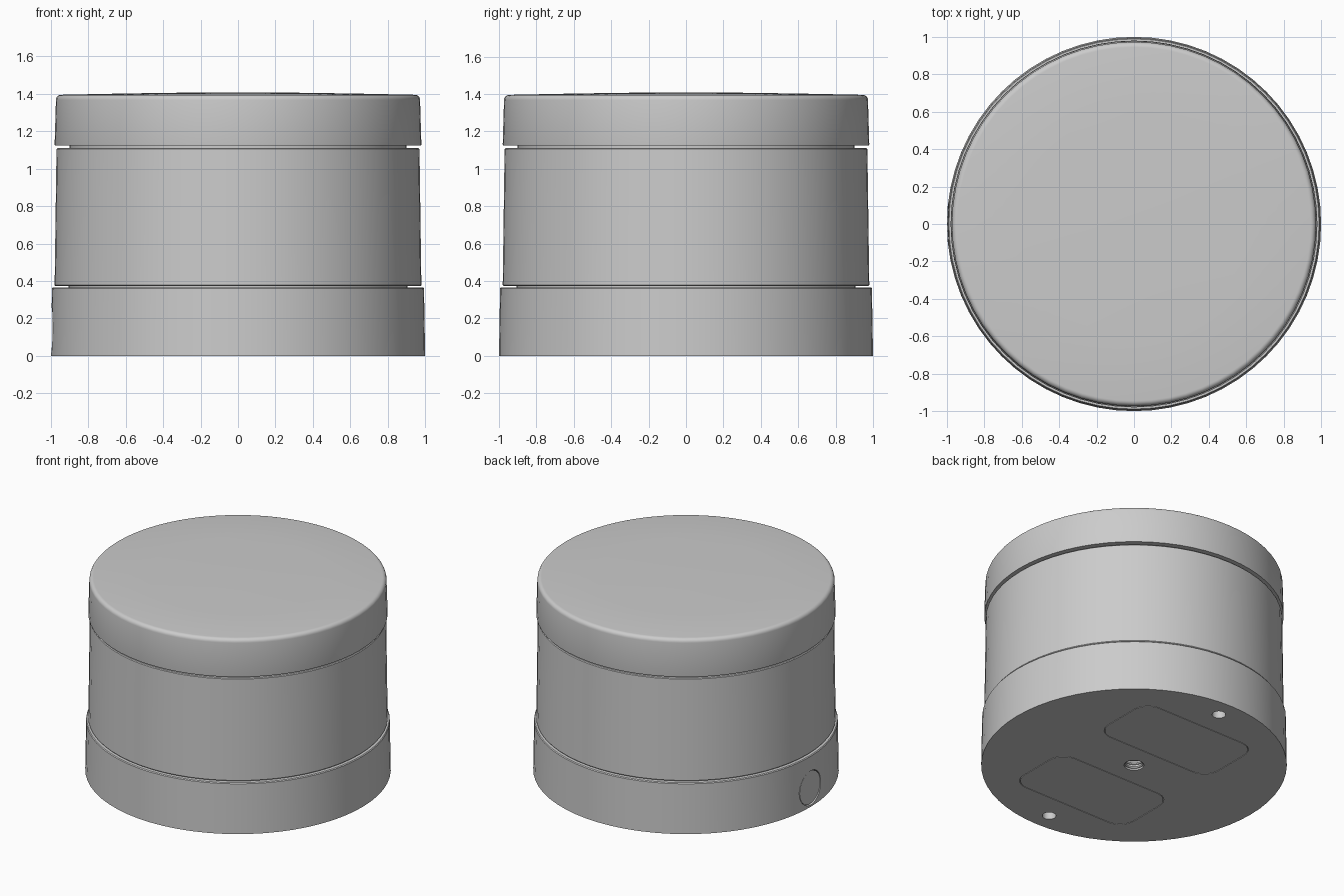
import bpy, bmesh, math
from mathutils import Matrix, Vector

if "Cube" in bpy.data.objects:
    bpy.data.objects.remove(bpy.data.objects["Cube"], do_unlink=True)

grey = bpy.data.materials.new("light grey")
grey.use_nodes = True
grey.diffuse_color = (0.6, 0.6, 0.6, 1)
grey.node_tree.nodes["Principled BSDF"].inputs["Base Color"].default_value = grey.diffuse_color


def finish(bm, name):
    bmesh.ops.recalc_face_normals(bm, faces=bm.faces)
    mesh = bpy.data.meshes.new(name)
    bm.to_mesh(mesh)
    bm.free()
    mesh.materials.append(grey)
    obj = bpy.data.objects.new(name, mesh)
    bpy.context.collection.objects.link(obj)
    return obj


def select(obj):
    bpy.ops.object.select_all(action="DESELECT")
    obj.select_set(True)
    bpy.context.view_layer.objects.active = obj


def smooth(obj):
    select(obj)
    bpy.ops.object.shade_smooth_by_angle(angle=math.radians(30))


def lathe(name, profile, steps=64):
    """Turn a (radius, height) profile that starts and ends on the axis."""
    bm = bmesh.new()
    verts = [bm.verts.new((r, 0, z)) for r, z in profile]
    edges = [bm.edges.new(pair) for pair in zip(verts, verts[1:])]
    bmesh.ops.spin(bm, geom=verts + edges, cent=(0, 0, 0), axis=(0, 0, 1),
                   angle=math.tau, steps=steps)
    bmesh.ops.remove_doubles(bm, verts=bm.verts, dist=0.0005)
    return finish(bm, name)


def prism(name, outline, low, high, matrix=Matrix()):
    """Extrude a flat outline between two heights."""
    bm = bmesh.new()
    face = bm.faces.new([bm.verts.new((x, y, low)) for x, y in outline])
    side = bmesh.ops.extrude_face_region(bm, geom=[face])
    moved = [v for v in side["geom"] if isinstance(v, bmesh.types.BMVert)]
    bmesh.ops.translate(bm, verts=moved, vec=Vector((0, 0, high - low)))
    bmesh.ops.transform(bm, matrix=matrix, verts=bm.verts)
    return finish(bm, name)


def rounded(half_x, half_y, radius, steps=8):
    """Rounded rectangle outline; a circle when both halves equal the radius."""
    points = []
    for quarter, (sx, sy) in enumerate([(1, 1), (-1, 1), (-1, -1), (1, -1)]):
        for i in range(steps + 1):
            a = (quarter + i / steps) * math.pi / 2
            p = (sx * (half_x - radius) + radius * math.cos(a),
                 sy * (half_y - radius) + radius * math.sin(a))
            if not points or math.dist(p, points[-1]) > 1e-4:
                points.append(p)
    if math.dist(points[0], points[-1]) < 1e-4:
        points.pop()
    return points


def circle(radius):
    return rounded(radius, radius, radius)


def cut(target, cutter):
    cutter.hide_render = True
    mod = target.modifiers.new("cut", "BOOLEAN")
    mod.operation = "DIFFERENCE"
    mod.solver = "EXACT"
    mod.object = cutter
    select(target)
    bpy.ops.object.modifier_apply(modifier=mod.name)
    bpy.data.objects.remove(cutter, do_unlink=True)


# Stacked turned sections: base with neck, body with neck, lid
base = lathe("base", [(0, 0), (1, 0), (0.994, 0.36), (0.989, 0.366), (0.905, 0.366),
                      (0.905, 0.372), (0, 0.372)])
body = lathe("body", [(0, 0.372), (0.975, 0.372), (0.98, 0.378), (0.97, 1.105),
                      (0.965, 1.11), (0.9, 1.11), (0.9, 1.125), (0, 1.125)])
fillet = [(0.945 + 0.028 * math.cos(a), 1.367 + 0.028 * math.sin(a))
          for a in (i * math.pi / 12 for i in range(7))]
lid = lathe("lid", [(0, 1.125), (0.979, 1.125), (0.98, 1.13)] + fillet
            + [(0.6, 1.402), (0.25, 1.407), (0, 1.408)])

# Two pads let into the underside, each with a screw hole beyond it
for name, side in (("front", -1), ("back", 1)):
    place = Matrix.Translation((0, side * 0.43, 0))
    cut(base, prism("pad_cutter", rounded(0.47, 0.25, 0.12), -0.05, 0.02, place))
    prism(name + "_pad", rounded(0.466, 0.246, 0.116), 0, 0.02, place)
    hole = Matrix.Translation((0, side * 0.864, 0))
    cut(base, prism("hole_cutter", circle(0.045), -0.05, 0.12, hole))

# Threaded socket in the middle of the underside
cut(base, prism("socket_cutter", circle(0.065), -0.05, 0.15))
for i in range(4):
    bpy.ops.mesh.primitive_torus_add(major_radius=0.063, minor_radius=0.009, major_segments=32,
                                     minor_segments=6, location=(0, 0, 0.02 + 0.028 * i))
    ring = bpy.context.object
    ring.name = f"socket_thread_{i + 1}"
    ring.data.materials.append(grey)
    smooth(ring)

# Round plug on the side of the base
sideways = Matrix.Translation((0, 0, 0.135)) @ Matrix.Rotation(-math.pi / 2, 4, "Y")
cut(base, prism("plug_cutter", circle(0.122), 0.95, 1.1, sideways))
smooth(prism("side_plug", circle(0.117), 0.94, 0.99, sideways))

for part in (base, body, lid):
    smooth(part)
